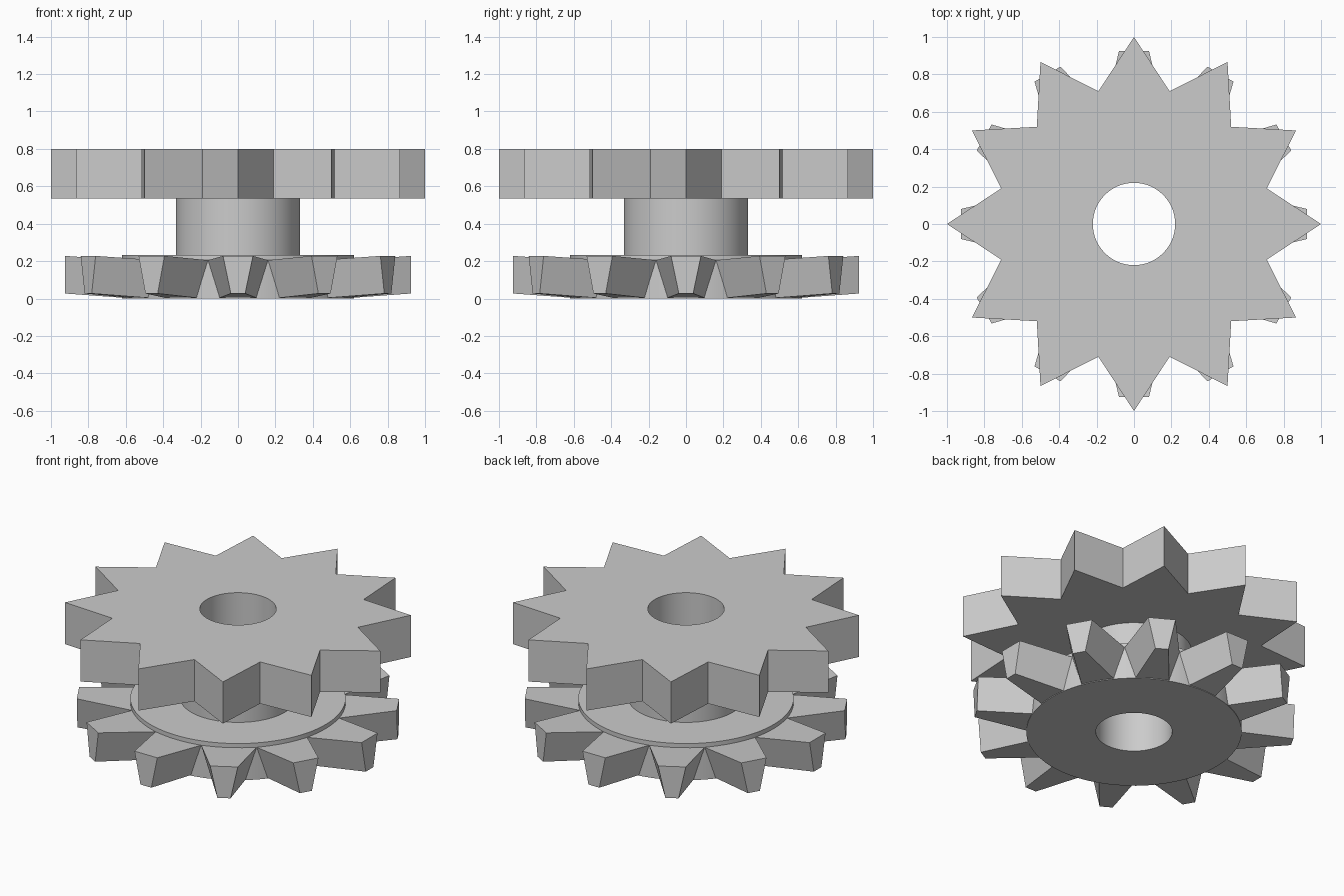
import bpy
import bmesh
from math import cos, sin, pi, radians
from mathutils import Matrix, Vector

cube = bpy.data.objects.get("Cube")
if cube:
    bpy.data.objects.remove(cube, do_unlink=True)

TEETH = 12
STEPS = 8                      # segments per tooth pitch
SEGMENTS = TEETH * STEPS
BORE = 0.22

steel = bpy.data.materials.new("plain grey")
steel.use_nodes = True
grey = (0.6, 0.6, 0.6, 1)
steel.diffuse_color = grey
steel.node_tree.nodes["Principled BSDF"].inputs["Base Color"].default_value = grey


def finish(bm, name):
    bmesh.ops.recalc_face_normals(bm, faces=bm.faces)
    mesh = bpy.data.meshes.new(name)
    bm.to_mesh(mesh)
    bm.free()
    mesh.materials.append(steel)
    obj = bpy.data.objects.new(name, mesh)
    bpy.context.collection.objects.link(obj)
    return obj


def smooth(obj):
    bpy.ops.object.select_all(action="DESELECT")
    obj.select_set(True)
    bpy.context.view_layer.objects.active = obj
    bpy.ops.object.shade_smooth_by_angle(angle=radians(20))


def circle(radius):
    return [Vector((radius * cos(2 * pi * i / SEGMENTS), radius * sin(2 * pi * i / SEGMENTS)))
            for i in range(SEGMENTS)]


def star(tip, valley):
    half = STEPS // 2
    corners = [Vector((r * cos(pi * k / TEETH), r * sin(pi * k / TEETH)))
               for k, r in enumerate([tip, valley] * TEETH)]
    return [corners[k].lerp(corners[(k + 1) % len(corners)], s / half)
            for k in range(len(corners)) for s in range(half)]


def ring_solid(name, outlines):
    """Join a closed series of (outline, height) loops into a solid with a bore."""
    bm = bmesh.new()
    loops = [[bm.verts.new((p.x, p.y, z)) for p in outline] for outline, z in outlines]
    for a, b in zip(loops, loops[1:] + loops[:1]):
        for i in range(SEGMENTS):
            j = (i + 1) % SEGMENTS
            bm.faces.new((a[i], a[j], b[j], b[i]))
    obj = finish(bm, name)
    smooth(obj)
    return obj


# Upper wheel: pointed star plate
spikes, bore = star(1.0, 0.735), circle(BORE)
ring_solid("upper_star_wheel", [(bore, 0.535), (spikes, 0.535), (spikes, 0.8), (bore, 0.8)])

# Lower disc and the hub rising to the star plate
disc, hub = circle(0.62), circle(0.332)
ring_solid("lower_disc_and_hub", [(bore, 0), (disc, 0), (disc, 0.233),
                                  (hub, 0.233), (hub, 0.535), (bore, 0.535)])

# Lower wheel teeth: wedges narrowing outwards and downwards
bm = bmesh.new()
for n in range(TEETH):
    made = bmesh.ops.create_cube(bm, size=2)["verts"]
    for v in made:
        outer, top = v.co.x > 0, v.co.z > 0
        if top:
            width, z = (0.08, 0.228) if outer else (0.16, 0.205)
        else:
            width, z = (0.038, 0.027) if outer else (0.1, 0.003)
        v.co = (0.925 if outer else 0.6, width * v.co.y, z)
    bmesh.ops.rotate(bm, verts=made, cent=(0, 0, 0),
                     matrix=Matrix.Rotation(2 * pi * n / TEETH, 3, "Z"))
finish(bm, "lower_wheel_teeth")
